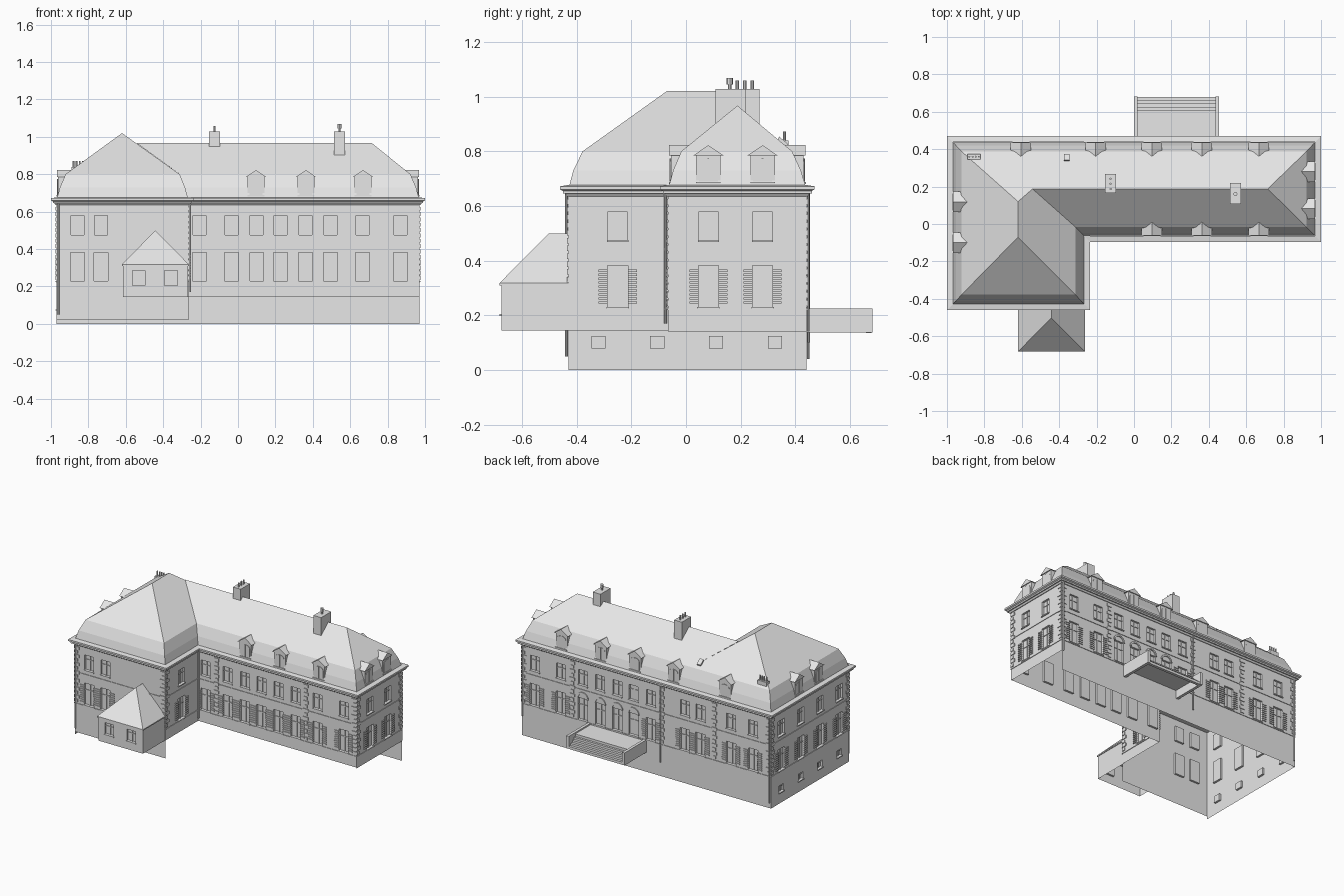
import bpy, bmesh, math
from mathutils import Vector as V

if "Cube" in bpy.data.objects:
    bpy.data.objects.remove(bpy.data.objects["Cube"])

stone = bpy.data.materials.new("pale grey stone")
stone.diffuse_color = (0.8, 0.8, 0.8, 1)
stone.use_nodes = True
stone.node_tree.nodes["Principled BSDF"].inputs["Base Color"].default_value = stone.diffuse_color
parts = {}


def bm_of(name):
    return parts.setdefault(name, bmesh.new())


class Frame:
    """Wall plane: u runs along x or y, d points outward, z is up."""
    def __init__(self, axis, pos, sign):
        self.U = V((1, 0, 0)) if axis == 'y' else V((0, 1, 0))
        self.N = V((0, sign, 0)) if axis == 'y' else V((sign, 0, 0))
        self.O = V((0, pos, 0)) if axis == 'y' else V((pos, 0, 0))

    def p(self, u, d, z):
        return self.O + self.U * u + self.N * d + V((0, 0, z))


def face(bm, pts, toward=None):
    f = bm.faces.new([bm.verts.new(p) for p in pts])
    f.normal_update()
    if toward is not None and f.normal.dot(toward) < 0:
        f.normal_flip()


def prism(name, base, shift):
    """Solid made from a flat outline moved along a vector."""
    bm = bm_of(name)
    a = [bm.verts.new(p) for p in base]
    b = [bm.verts.new(p + shift) for p in base]
    n = len(a)
    fs = [bm.faces.new(a[::-1]), bm.faces.new(b)]
    fs += [bm.faces.new((a[i], a[(i + 1) % n], b[(i + 1) % n], b[i])) for i in range(n)]
    bmesh.ops.recalc_face_normals(bm, faces=fs)


def slab(name, f, u0, u1, d0, d1, z0, z1):
    prism(name, [f.p(u0, d0, z0), f.p(u1, d0, z0), f.p(u1, d0, z1), f.p(u0, d0, z1)], f.N * (d1 - d0))


def box(name, x0, x1, y0, y1, z0, z1):
    slab(name, Frame('y', 0, 1), x0, x1, y0, y1, z0, z1)


def loft(name, rings, cap=True):
    """Stack of rectangles (x0, x1, y0, y1, z), may end in a ridge."""
    bm = bmesh.new()
    rows = [[bm.verts.new(p) for p in ((a, c, z), (b, c, z), (b, d, z), (a, d, z))]
            for a, b, c, d, z in rings]
    for r, s in zip(rows, rows[1:]):
        for i in range(4):
            j = (i + 1) % 4
            bm.faces.new((r[i], r[j], s[j], s[i]))
    if cap:
        bm.faces.new(rows[0][::-1])
    bmesh.ops.remove_doubles(bm, verts=bm.verts, dist=1e-5)
    bmesh.ops.recalc_face_normals(bm, faces=bm.faces)
    parts[name] = bm


def tube(name, x, y, z0, z1, r, n=8):
    ring = [V((x + r * math.cos(t * math.tau / n), y + r * math.sin(t * math.tau / n), z0)) for t in range(n)]
    prism(name, ring, V((0, 0, z1 - z0)))


def wall(name, f, u0, u1, z0, z1, holes, depth=0.014):
    """Wall sheet with recessed window panes, bars and sills."""
    bm = bm_of(name)
    us = sorted({u0, u1} | {round(c + s * w / 2, 4) for c, w, a, b in holes for s in (-1, 1)})
    zs = sorted({z0, z1} | {z for h in holes for z in h[2:]})
    for ua, ub in zip(us, us[1:]):
        for za, zb in zip(zs, zs[1:]):
            um, zm = (ua + ub) / 2, (za + zb) / 2
            if not any(abs(um - c) < w / 2 and a < zm < b for c, w, a, b in holes):
                face(bm, [f.p(ua, 0, za), f.p(ub, 0, za), f.p(ub, 0, zb), f.p(ua, 0, zb)], f.N)
    for c, w, a, b in holes:
        l, r = c - w / 2, c + w / 2
        q = [(l, a), (r, a), (r, b), (l, b)]
        face(bm, [f.p(u, -depth, z) for u, z in q], f.N)
        for (ua, za), (ub, zb) in zip(q, q[1:] + q[:1]):
            mid = f.U * (c - (ua + ub) / 2) + V((0, 0, (a + b) / 2 - (za + zb) / 2))
            face(bm, [f.p(ua, 0, za), f.p(ub, 0, zb), f.p(ub, -depth, zb), f.p(ua, -depth, za)], mid)
        slab("window_bars", f, c - .003, c + .003, -depth, -depth + .005, a, b)
        slab("window_bars", f, l, r, -depth, -depth + .005, a + (b - a) * .66, a + (b - a) * .66 + .005)
        slab("window_sills", f, l - .004, r + .004, 0, .007, a - .007, a)


def storeys(centres, shutter=True, f=None, doors=()):
    """Upper and lower window of each bay, with louvred shutters."""
    holes = []
    for c in centres:
        holes.append((c, .07, .475, .58))
        holes.append((c, .074, .23, .382))
        if c in doors:
            arch = [f.p(c + r * math.cos(t * math.pi / 8), 0, .382 + r * math.sin(t * math.pi / 8))
                    for r, ts in ((.045, range(9)), (.034, range(8, -1, -1))) for t in ts]
            prism("door_arches", arch, f.N * .007)
            continue
        for k in range(9):
            z = .243 + k * .0145
            for s in (-1, 1):
                a, b = sorted((c + s * .037, c + s * .07))
                slab("shutter_slats", f, a, b, 0, .006, z, z + .008)
    return holes


def quoins(f, u, side):
    """Column of alternating long and short blocks."""
    for k in range(14):
        z, w = .235 + k * .0285, (.038 if k % 2 else .024)
        a, b = (u - w / 2, u + w / 2) if side == 0 else sorted((u, u + side * w))
        slab("quoin_blocks", f, a, b, 0, .005, z, z + .02)


# Walls: frame, extent, bottom, bays, inner quoin columns
back, front = Frame('y', .44, 1), Frame('y', -.43, -1)
inner, right = Frame('y', -.065, -1), Frame('x', .97, 1)
left, court = Frame('x', -.97, -1), Frame('x', -.265, 1)
wing = [-.206, -.035, .1, .227, .36, .495, .666, .869]
doors = (.1, .227, .36, .495)
layout = [
    ("back_wall", back, -.97, .97, 0, wing[1:] + [-.3, -.42, -.66, -.83], (-.12, .575, -.53), doors),
    ("front_wing_wall", front, -.97, -.265, .02, [-.858, -.732], (), ()),
    ("inner_wall", inner, -.265, .97, .145, wing, (-.12, .575), ()),
    ("right_wall", right, -.065, .44, .14, [.082, .28], (), ()),
    ("left_wall", left, -.43, .44, 0, [-.32, -.105, .11, .325], (), ()),
    ("court_wall", court, -.43, -.065, .145, [-.25], (), ()),
]
for name, f, a, b, z0, bays, cols, arch in layout:
    holes = storeys(bays, True, f, arch)
    if name == "left_wall":
        holes += [(c, .052, .078, .125) for c in bays]
    wall(name, f, a, b, z0, .65, holes)
    slab("string_courses", f, a, b, 0, .004, .438, .446)
    slab("string_courses", f, a, b, 0, .004, .219, .225)
    if name != "inner_wall":
        quoins(f, a, 1)
    if name != "court_wall":
        quoins(f, b, -1)
    for c in cols:
        quoins(f, c, 0)

# Downpipes
for x, y, z in ((-.115, .449, .1), (-.96, .447, .04), (-.96, -.437, .05), (-.255, -.075, .17), (.962, .447, .14)):
    tube("downpipes", x, y, z, .65, .005)

# Cornices, stepping outward
for name, (a, b, c, d) in (("left_cornice", (-.97, -.265, -.43, .44)), ("wing_cornice", (-.6, .97, -.065, .44))):
    loft(name, [(a - e, b + e, c - e, d + e, z) for e, z in
                ((.005, .635), (.012, .645), (.02, .645), (.02, .655), (.03, .66), (.03, .672), (-.002, .677))])

# Mansard roofs
loft("left_roof", [(-.967, -.268, -.427, .437, .674), (-.952, -.283, -.412, .42, .73),
                   (-.922, -.312, -.378, .388, .80), (-.62, -.62, -.07, .12, 1.02)])
loft("wing_roof", [(-.36, .967, -.062, .437, .674), (-.34, .952, -.047, .42, .73),
                   (-.312, .922, -.017, .388, .80), (-.543, .715, .188, .188, .967)])


# Dormers: arched opening, cheeks and little pitched roof
def dormer(f, c):
    slab("dormer_bodies", f, c - .045, c + .045, -.08, 0, .68, .788)
    roof = [f.p(c - .055, .007, .785), f.p(c + .055, .007, .785), f.p(c, .007, .822)]
    prism("dormer_roofs", roof, f.N * -.09)
    arch = [(-.035, .69), (.035, .69)] + [
        (.035 * math.cos(t * math.pi / 6), .752 + .022 * math.sin(t * math.pi / 6)) for t in range(7)]
    prism("dormer_windows", [f.p(c + u, 0, z) for u, z in arch], f.N * .003)
    slab("dormer_bars", f, c - .003, c + .003, .003, .006, .69, .774)
    slab("dormer_bars", f, c - .045, c + .045, 0, .008, .68, .688)


for axis, pos, sign, cs in (('y', -.055, -1, (.096, .363, .668)), ('x', .962, 1, (.082, .28)),
                            ('x', -.962, -1, (.118, -.1)),
                            ('y', .43, 1, (-.605, -.205, .096, .363, .668))):
    for c in cs:
        dormer(Frame(axis, pos, sign), c)

# Chimneys and pots
box("chimneys", -.155, -.095, .165, .268, .9, 1.028)
box("chimneys", .512, .572, .108, .22, .88, 1.028)
box("chimneys", -.89, -.82, .345, .374, .78, .84)
for y in (.187, .215, .242):
    tube("chimney_pots", -.125, y, 1.028, 1.058, .006)
for k in range(4):
    tube("chimney_pots", -.88 + k * .017, .36, .84, .872, .005)
tube("chimney_pots", .542, .16, 1.028, 1.05, .006)
tube("chimney_pots", .542, .16, 1.045, 1.068, .011)

# Roof hatch
zr = lambda y: .967 - (y - .188) * .835
prism("roof_hatch", [V((x, y, zr(y) - .003)) for x, y in
                     ((-.375, .335), (-.345, .335), (-.345, .368), (-.375, .368))], V((0, .006, .012)))

# Annex
wall("annex_front", Frame('y', -.675, -1), -.615, -.268, .145, .318,
     [(-.53, .068, .205, .285), (-.358, .068, .205, .285)])
wall("annex_right", Frame('x', -.268, 1), -.675, -.43, .145, .318, [])
wall("annex_left", Frame('x', -.615, -1), -.675, -.43, .145, .318, [])
loft("annex_roof", [(-.62, -.263, -.682, -.43, .31), (-.62, -.263, -.682, -.43, .318),
                    (-.442, -.442, -.502, -.43, .5)])

# Terrace with steps and side walls
box("terrace", .02, .435, .44, .61, .195, .215)
for k in range(4):
    box("terrace_steps", .02, .435, .605 + k * .018, .625 + k * .018, .18 - k * .015, .198 - k * .015)
for x in (0, .435):
    box("terrace_side_walls", x, x + .02, .44, .682, .137, .225)

for name, bm in parts.items():
    me = bpy.data.meshes.new(name)
    bm.to_mesh(me)
    bm.free()
    me.materials.append(stone)
    bpy.context.collection.objects.link(bpy.data.objects.new(name, me))
